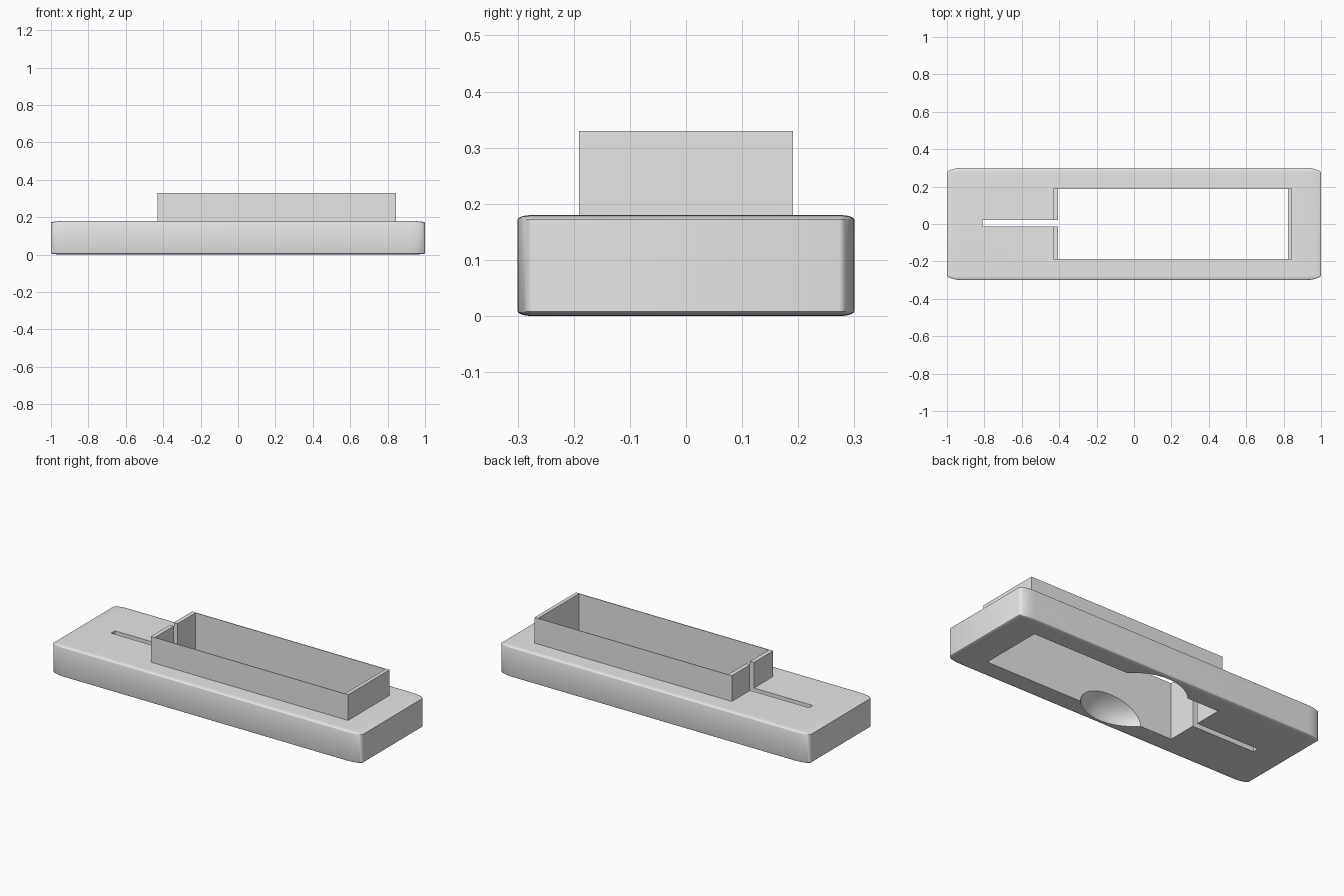
import bpy
import bmesh
import math
from mathutils import Matrix, Vector

default = bpy.data.objects.get("Cube")
if default:
    bpy.data.objects.remove(default, do_unlink=True)

# Single plain grey material
grey = bpy.data.materials.new("light_grey")
grey.use_nodes = True
COLOUR = (0.8, 0.8, 0.8, 1)
grey.diffuse_color = COLOUR
grey.node_tree.nodes["Principled BSDF"].inputs["Base Color"].default_value = COLOUR


def finish(name, bm):
    mesh = bpy.data.meshes.new(name)
    bm.to_mesh(mesh)
    bm.free()
    mesh.materials.append(grey)
    obj = bpy.data.objects.new(name, mesh)
    bpy.context.collection.objects.link(obj)
    return obj


def box(name, low, high, rounding=0):
    """Box between two corners; rounding is a fraction of each side."""
    low, high = Vector(low), Vector(high)
    bm = bmesh.new()
    bmesh.ops.create_cube(bm, size=1)
    if rounding:
        bmesh.ops.bevel(bm, geom=bm.edges[:], offset=rounding, segments=8,
                        profile=0.5, affect='EDGES')
    bmesh.ops.scale(bm, vec=high - low, verts=bm.verts)
    bmesh.ops.translate(bm, vec=(low + high) / 2, verts=bm.verts)
    return finish(name, bm)


def ellipsoid(name, radii):
    bm = bmesh.new()
    bmesh.ops.create_uvsphere(bm, u_segments=64, v_segments=32, radius=1,
                              matrix=Matrix.Diagonal((*radii, 1)))
    return finish(name, bm)


def select(obj):
    bpy.ops.object.select_all(action='DESELECT')
    obj.select_set(True)
    bpy.context.view_layer.objects.active = obj


def cut(target, cutters):
    select(target)
    for cutter in cutters:
        mod = target.modifiers.new("cut", 'BOOLEAN')
        mod.operation = 'DIFFERENCE'
        mod.solver = 'EXACT'
        mod.object = cutter
        bpy.ops.object.modifier_apply(modifier=mod.name)


# Rounded base slab and the raised rectangular sleeve on it
base = box("base_slab", (-1, -0.3, 0), (1, 0.3, 0.18), rounding=0.045)
sleeve = box("raised_sleeve", (-0.43, -0.191, 0.18), (0.845, 0.191, 0.33))

# Window through both, narrow slot, and shallow dish on the underside
window = box("window_cutter", (-0.405, -0.187, -0.1), (0.823, 0.187, 0.5))
slot = box("slot_cutter", (-0.81, -0.014, -0.2), (-0.3, 0.021, 0.6))
dish = ellipsoid("dish_cutter", (0.275, 0.275, 0.155))
cutters = [window, slot, dish]
for cutter in cutters:
    cutter.hide_render = True

cut(base, cutters)
cut(sleeve, [window, slot])
for cutter in cutters:
    bpy.data.objects.remove(cutter, do_unlink=True)

for part in (base, sleeve):
    select(part)
    bpy.ops.object.shade_smooth_by_angle(angle=math.radians(30))
